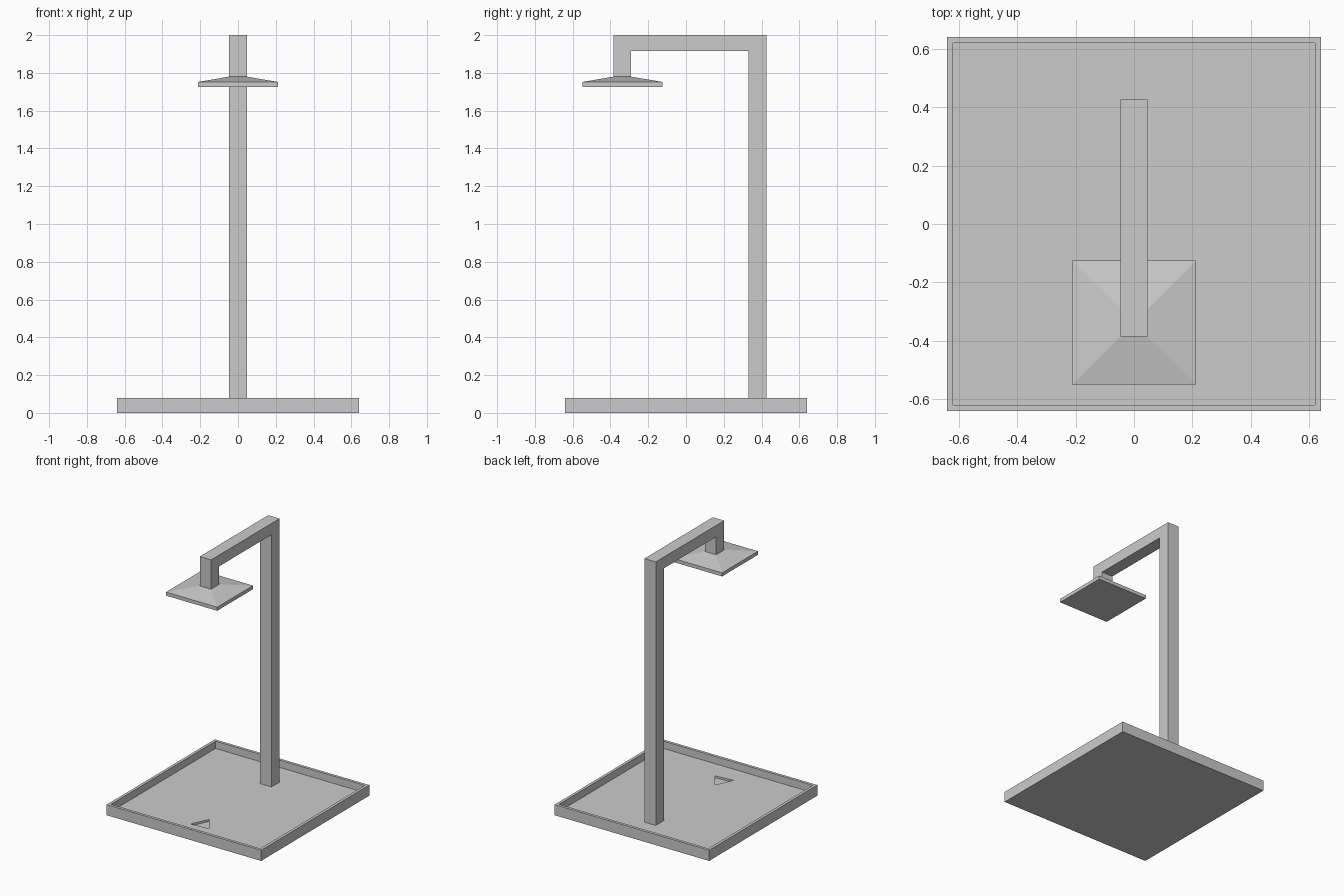
import bpy, bmesh
from math import cos, sin, radians
from mathutils import Vector

if "Cube" in bpy.data.objects:
    bpy.data.objects.remove(bpy.data.objects["Cube"])


def finish(name, bm):
    bmesh.ops.recalc_face_normals(bm, faces=bm.faces)
    mesh = bpy.data.meshes.new(name)
    bm.to_mesh(mesh)
    bm.free()
    obj = bpy.data.objects.new(name, mesh)
    bpy.context.collection.objects.link(obj)
    return obj


def prism(points, direction):
    """Closed outline extruded along a direction; returns bmesh and end face."""
    bm = bmesh.new()
    face = bm.faces.new([bm.verts.new(p) for p in points])
    ext = bmesh.ops.extrude_face_region(bm, geom=[face], use_keep_orig=True)["geom"]
    bmesh.ops.translate(bm, vec=Vector(direction),
                        verts=[g for g in ext if isinstance(g, bmesh.types.BMVert)])
    end = next(g for g in ext if isinstance(g, bmesh.types.BMFace))
    bmesh.ops.recalc_face_normals(bm, faces=bm.faces)
    return bm, end


def square(half, cy, z):
    return [(sx * half, cy + sy * half, z)
            for sx, sy in ((-1, -1), (1, -1), (1, 1), (-1, 1))]


FLOOR = 0.025

# Shower tray: slab with a raised rim around a sunken floor
bm, top = prism(square(0.64, 0, 0), (0, 0, 0.08))
bmesh.ops.inset_region(bm, faces=[top], thickness=0.03)
ext = bmesh.ops.extrude_face_region(bm, geom=[top])["geom"]
bmesh.ops.translate(bm, vec=(0, 0, FLOOR - 0.08),
                    verts=[g for g in ext if isinstance(g, bmesh.types.BMVert)])
if top.is_valid:
    bmesh.ops.delete(bm, geom=[top], context='FACES')
tray = finish("shower_tray", bm)

# Triangular drain recess cut into the tray floor
corners = [radians(a) for a in (95, 215, 335)]
bm, _ = prism([(0.005 + 0.083 * cos(a), -0.425 + 0.083 * sin(a), FLOOR - 0.015)
               for a in corners], (0, 0, 0.03))
cutter = finish("drain_cutter", bm)
cutter.hide_render = True
cutter.hide_viewport = True
cut = tray.modifiers.new("drain", 'BOOLEAN')
cut.operation = 'DIFFERENCE'
cut.solver = 'EXACT'
cut.object = cutter

# Square pipe: post, overhead arm and short drop to the head
W = 0.047
profile = [(0.425, FLOOR), (0.425, 2), (-0.385, 2), (-0.385, 1.775),
           (-0.29, 1.775), (-0.29, 1.915), (0.33, 1.915), (0.33, FLOOR)]
bm, _ = prism([(-W, y, z) for y, z in profile], (2 * W, 0, 0))
finish("shower_pipe", bm)

# Shower head: thin square plate with a shallow pyramid top
bm, top = prism(square(0.212, -0.337, 1.725), (0, 0, 0.027))
ext = bmesh.ops.extrude_face_region(bm, geom=[top])["geom"]
for v in [g for g in ext if isinstance(g, bmesh.types.BMVert)]:
    v.co = (v.co.x * W / 0.212, -0.337 + (v.co.y + 0.337) * W / 0.212, 1.78)
if top.is_valid:
    bmesh.ops.delete(bm, geom=[top], context='FACES')
finish("shower_head", bm)
